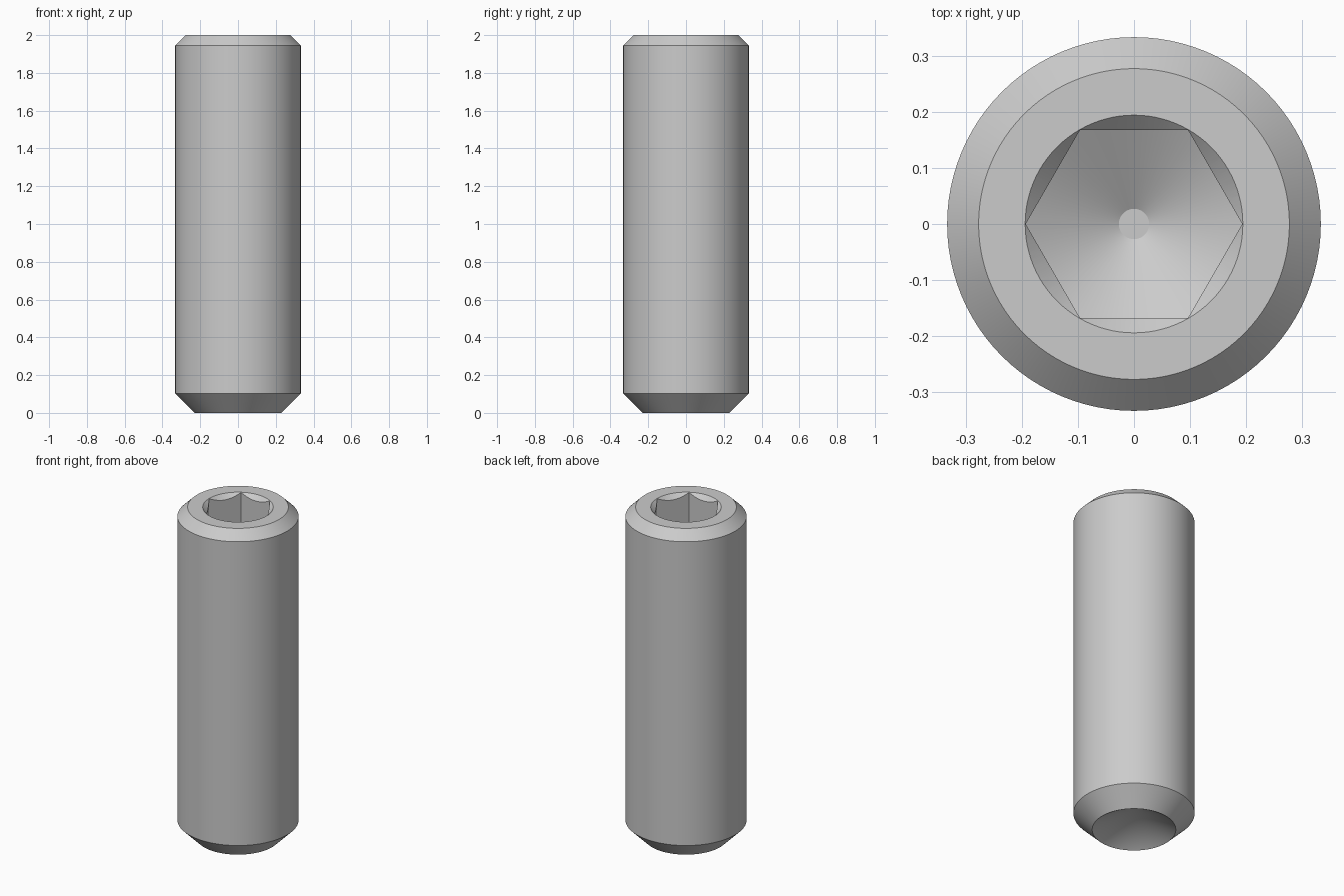
import bpy
import bmesh
from math import cos, sin, pi, radians

cube = bpy.data.objects.get("Cube")
if cube:
    bpy.data.objects.remove(cube, do_unlink=True)

steel = bpy.data.materials.new("steel grey")
steel.use_nodes = True
grey = (0.6, 0.6, 0.6, 1)
steel.diffuse_color = grey
steel.node_tree.nodes["Principled BSDF"].inputs["Base Color"].default_value = grey


def lathe(name, profile, sides=96):
    """Closed solid of revolution; profile runs from bottom axis to top axis."""
    bm = bmesh.new()
    rings = []
    for r, z in profile:
        if r == 0:
            rings.append([bm.verts.new((0, 0, z))] * sides)
        else:
            rings.append([bm.verts.new((r * cos(2 * pi * i / sides),
                                        r * sin(2 * pi * i / sides), z))
                          for i in range(sides)])
    for low, high in zip(rings, rings[1:]):
        for i in range(sides):
            j = (i + 1) % sides
            corners = dict.fromkeys((low[i], low[j], high[j], high[i]))
            bm.faces.new(list(corners))
    bmesh.ops.recalc_face_normals(bm, faces=bm.faces)
    mesh = bpy.data.meshes.new(name)
    bm.to_mesh(mesh)
    bm.free()
    mesh.materials.append(steel)
    obj = bpy.data.objects.new(name, mesh)
    bpy.context.collection.objects.link(obj)
    return obj


def combine(target, cutter, operation):
    """Apply a boolean and remove the cutter."""
    mod = target.modifiers.new(operation.lower(), "BOOLEAN")
    mod.operation = operation
    mod.solver = "EXACT"
    mod.object = cutter
    cutter.hide_render = True
    bpy.context.view_layer.objects.active = target
    bpy.ops.object.modifier_apply(modifier=mod.name)
    bpy.data.objects.remove(cutter, do_unlink=True)


# Chamfered shank with a conical cup in the point
screw = lathe("set_screw_body", [
    (0, 0.133), (0.23, 0), (0.333, 0.103),
    (0.333, 1.945), (0.277, 2), (0, 2)])

# Hexagonal socket ending in a drilled cone
socket = lathe("hex_socket_cutter", [
    (0, 1.4), (0.193, 1.4), (0.193, 2.15), (0, 2.15)], sides=6)
drill = lathe("drill_cone", [
    (0, 1.514), (0.027, 1.514), (0.25, 1.643), (0.25, 2.3), (0, 2.3)])
combine(socket, drill, "INTERSECT")
combine(screw, socket, "DIFFERENCE")

# Countersink around the socket mouth
countersink = lathe("countersink_cutter", [
    (0, 1.95), (0.144, 1.95), (0.294, 2.1), (0, 2.1)])
combine(screw, countersink, "DIFFERENCE")

# Smooth round surfaces, crisp machined edges
bpy.ops.object.select_all(action="DESELECT")
screw.select_set(True)
bpy.context.view_layer.objects.active = screw
bpy.ops.object.shade_smooth_by_angle(angle=radians(25))
